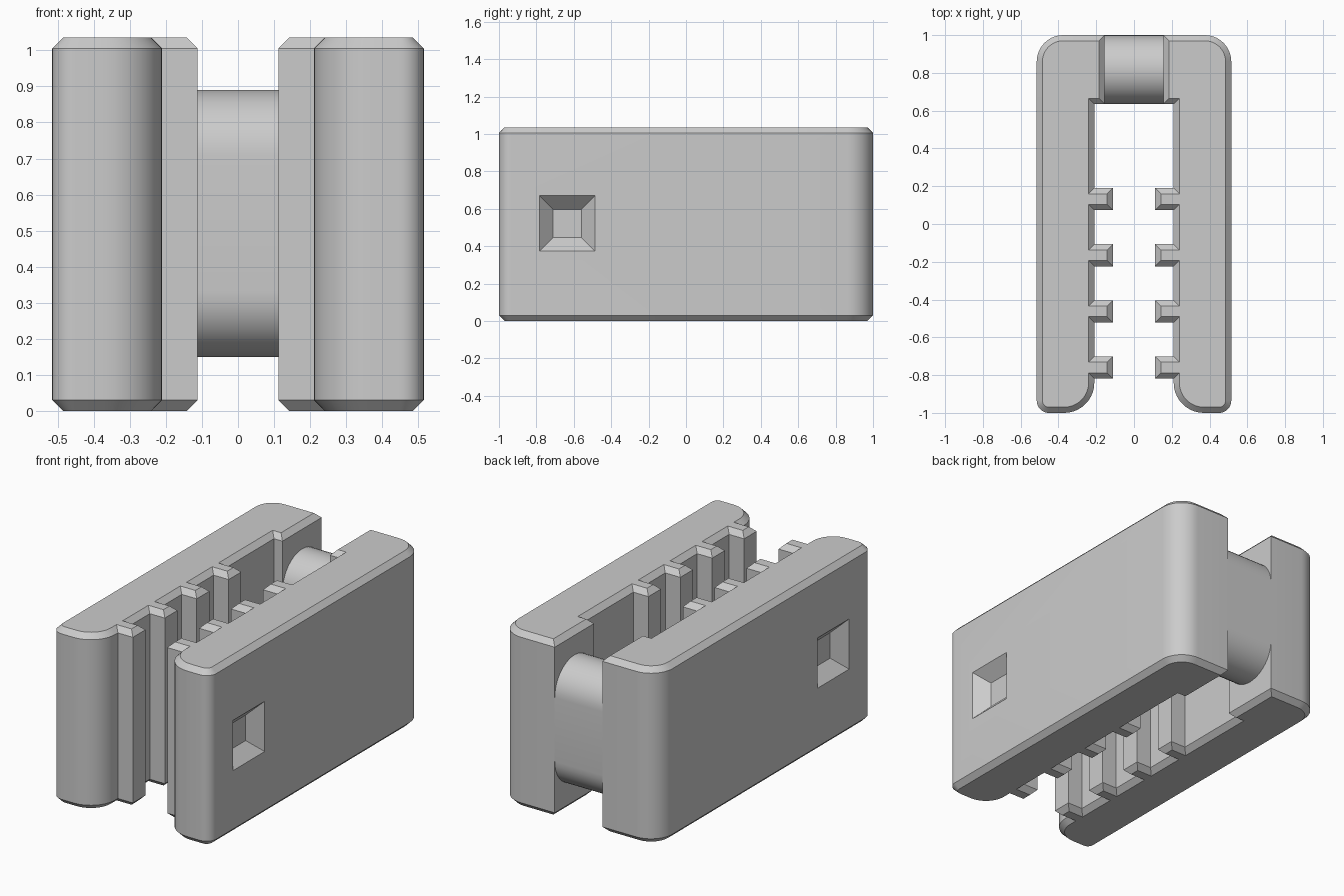
import bpy, bmesh
from math import sin, cos, pi, radians
from mathutils import Vector

cube = bpy.data.objects.get("Cube")
if cube:
    bpy.data.objects.remove(cube, do_unlink=True)

HEIGHT, CHAMFER, OUTER, INNER = 1.035, 0.03, 0.515, 0.21

grey = bpy.data.materials.new("light grey plastic")
grey.use_nodes = True
grey.diffuse_color = (0.6, 0.6, 0.6, 1)
grey.node_tree.nodes["Principled BSDF"].inputs["Base Color"].default_value = (0.6, 0.6, 0.6, 1)


def arc(cx, cy, r, start, end, steps=10):
    angles = [radians(start + (end - start) * i / steps) for i in range(steps + 1)]
    return [Vector((cx + r * cos(a), cy + r * sin(a))) for a in angles]


def inset(points, d):
    """Mitred inward offset of a counter-clockwise outline."""
    result = []
    for i, p in enumerate(points):
        a = (p - points[i - 1]).normalized()
        b = (points[(i + 1) % len(points)] - p).normalized()
        na, nb = Vector((-a.y, a.x)), Vector((-b.y, b.x))
        result.append(p + (na + nb) * d / (1 + na.dot(nb)))
    return result


def loft(bm, loops):
    """Skin a stack of matching loops and cap both ends."""
    rings = [[bm.verts.new(co) for co in loop] for loop in loops]
    n = len(rings[0])
    for low, high in zip(rings, rings[1:]):
        for i in range(n):
            j = (i + 1) % n
            bm.faces.new((low[i], low[j], high[j], high[i]))
    bm.faces.new(rings[0][::-1])
    bm.faces.new(rings[-1])


def finish(name, bm):
    bmesh.ops.recalc_face_normals(bm, faces=bm.faces)
    mesh = bpy.data.meshes.new(name)
    bm.to_mesh(mesh)
    bm.free()
    mesh.materials.append(grey)
    obj = bpy.data.objects.new(name, mesh)
    bpy.context.scene.collection.objects.link(obj)
    bpy.ops.object.select_all(action='DESELECT')
    obj.select_set(True)
    bpy.context.view_layer.objects.active = obj
    bpy.ops.object.shade_smooth_by_angle(angle=radians(30))


# Outline of one arm: rounded ends, wide rear block and four gripping teeth
outline = arc(0.45, -0.935, 0.065, -90, 0) + arc(0.375, 0.86, 0.14, 0, 90)
outline += [Vector(p) for p in ((0.155, 1), (0.155, 0.635), (INNER, 0.635))]
for k in range(4):
    top = 0.19 - 0.297 * k
    low = top - 0.117
    outline += [Vector(p) for p in ((INNER, top), (0.112, top), (0.112, low), (INNER, low))]
outline += arc(0.37, -0.84, 0.16, 180, 270)
small = inset(outline, CHAMFER)


def build_arm(name, side):
    bm = bmesh.new()
    layers = ((small, 0), (outline, CHAMFER), (outline, HEIGHT - CHAMFER), (small, HEIGHT))
    loft(bm, [[(p.x, p.y, z) for p in pts] for pts, z in layers])
    # Tapered square socket in the outer wall
    bm.faces.ensure_lookup_table()
    wall = max((f for f in bm.faces if f.normal.x > 0.99 or
                all(abs(v.co.x - OUTER) < 0.001 for v in f.verts)),
               key=lambda f: f.calc_area())
    for half, x in ((0.148, OUTER), (0.075, OUTER - 0.073)):
        bmesh.ops.inset_individual(bm, faces=[wall], thickness=0.01)
        mid = wall.calc_center_median()
        for v in wall.verts:
            v.co = (x, -0.635 + (half if v.co.y > mid.y else -half),
                    0.522 + (half if v.co.z > mid.z else -half))
    for v in bm.verts:
        v.co.x *= side
    finish(name, bm)


build_arm("left_arm", 1)
build_arm("right_arm", -1)

# Rear bridge with fully rounded top and bottom
R, CY = 0.1825, 0.8175
profile = arc(CY, 0.89 - R, R, 0, 180, 20) + arc(CY, 0.15 + R, R, 180, 360, 20)
bm = bmesh.new()
loft(bm, [[(x, p.x, p.y) for p in profile] for x in (-0.155, 0.155)])
finish("rear_bridge", bm)
